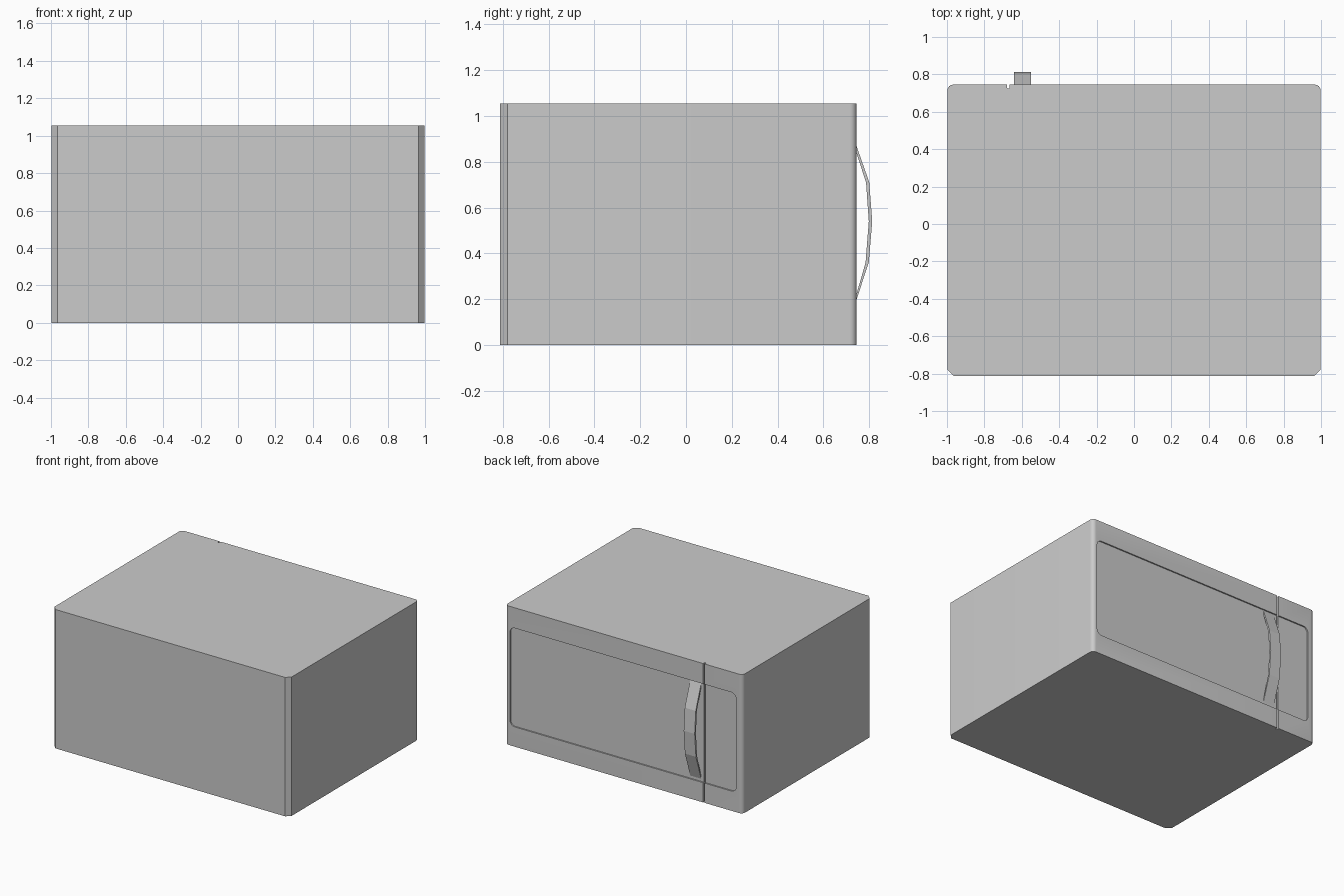
import bpy, bmesh, math

if "Cube" in bpy.data.objects:
    bpy.data.objects.remove(bpy.data.objects["Cube"])


def prism(name, pts, vec):
    """Extrude a closed 3D outline along vec into a solid."""
    bm = bmesh.new()
    face = bm.faces.new([bm.verts.new(p) for p in pts])
    ext = bmesh.ops.extrude_face_region(bm, geom=[face])
    verts = [g for g in ext["geom"] if isinstance(g, bmesh.types.BMVert)]
    bmesh.ops.translate(bm, verts=verts, vec=vec)
    bmesh.ops.recalc_face_normals(bm, faces=bm.faces)
    mesh = bpy.data.meshes.new(name)
    bm.to_mesh(mesh)
    bm.free()
    obj = bpy.data.objects.new(name, mesh)
    bpy.context.collection.objects.link(obj)
    return obj


def arc(cx, cy, r, a0, a1, n):
    """Points on an arc, angles in degrees."""
    return [(cx + r * math.cos(math.radians(a0 + (a1 - a0) * i / n)),
             cy + r * math.sin(math.radians(a0 + (a1 - a0) * i / n)))
            for i in range(n + 1)]


# Cabinet: door-side corners rounded, rear corners chamfered, door gap notched in
X, REAR, DOOR, H = 0.997, -0.812, 0.745, 1.055
R, C = 0.03, 0.032
GAP_X, GAP_R = -0.672, 0.007
outline = arc(X - R, DOOR - R, R, 0, 90, 6)
outline += [(GAP_X + GAP_R, DOOR)]
outline += arc(GAP_X, DOOR - 0.014, GAP_R, 0, -180, 4)
outline += [(GAP_X - GAP_R, DOOR)]
outline += arc(R - X, DOOR - R, R, 90, 180, 6)
outline += [(-X, REAR + C), (C - X, REAR), (X - C, REAR), (X, REAR + C)]
cabinet = prism("cabinet", [(x, y, 0) for x, y in outline], (0, 0, H))

# Shallow rounded recess across the door and control panel
x0, x1, z0, z1, r = -0.942, 0.957, 0.15, 0.90, 0.04
rim = (arc(x1 - r, z1 - r, r, 0, 90, 5) + arc(x0 + r, z1 - r, r, 90, 180, 5)
       + arc(x0 + r, z0 + r, r, 180, 270, 5) + arc(x1 - r, z0 + r, r, 270, 360, 5))
cutter = prism("recess_cutter", [(x, DOOR - 0.01, z) for x, z in rim], (0, 0.1, 0))
cutter.hide_render = True
mod = cabinet.modifiers.new("recess", "BOOLEAN")
mod.operation = "DIFFERENCE"
mod.solver = "EXACT"
mod.object = cutter
bpy.context.view_layer.objects.active = cabinet
cabinet.select_set(True)
bpy.ops.object.modifier_apply(modifier=mod.name)
bpy.data.objects.remove(cutter)
bpy.ops.object.shade_smooth_by_angle(angle=math.radians(30))

# Bowed door handle: faceted strip
outer = [(0.735, 0.895), (0.800, 0.71), (0.813, 0.54), (0.798, 0.36), (0.735, 0.17)]
inner = [(0.735, 0.19), (0.784, 0.36), (0.798, 0.54), (0.786, 0.71), (0.735, 0.865)]
prism("door_handle", [(-0.642, y, z) for y, z in outer + inner], (0.092, 0, 0))
